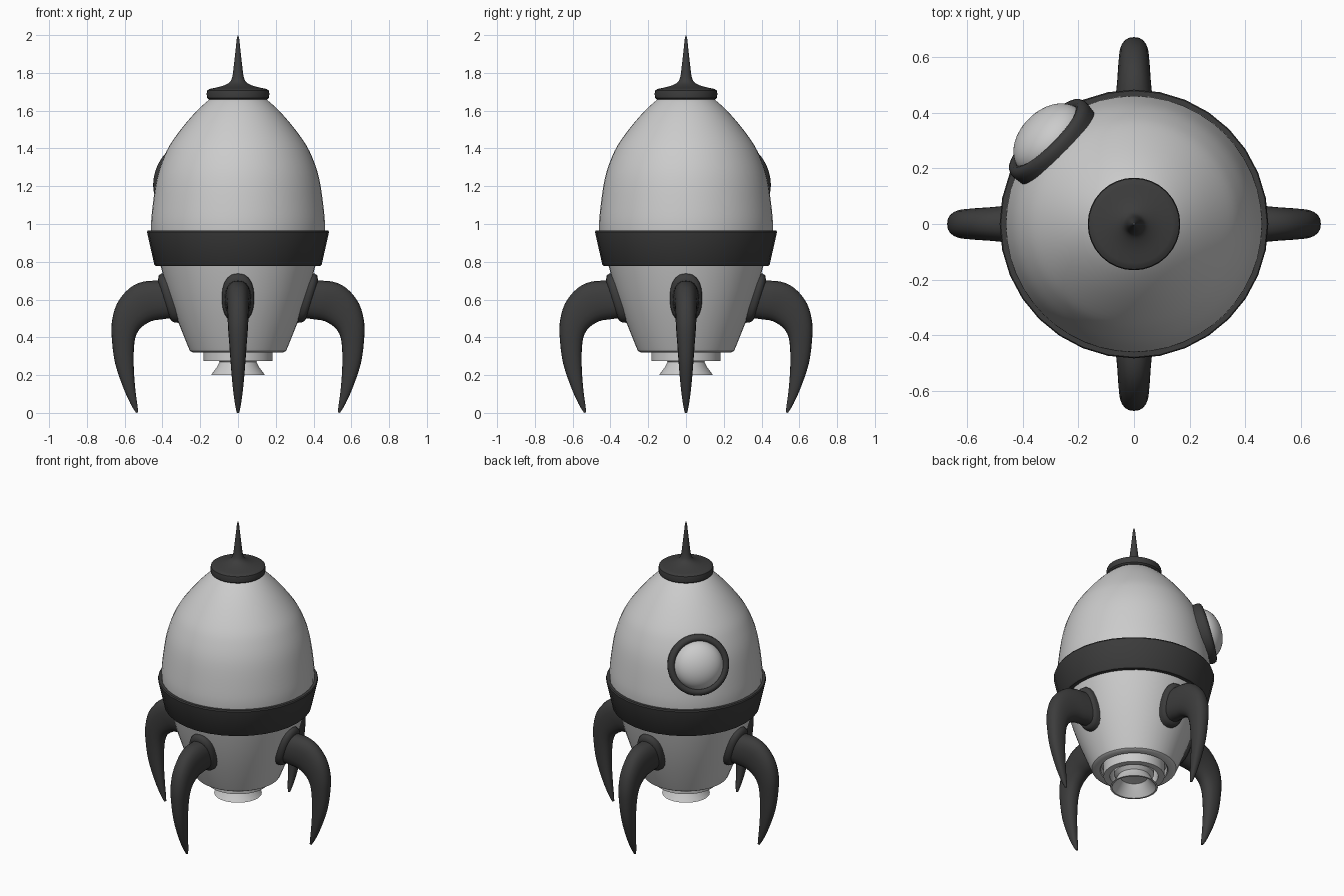
import bpy, bmesh, math
from mathutils import Matrix, Vector

if "Cube" in bpy.data.objects:
    bpy.data.objects.remove(bpy.data.objects["Cube"])


def material(name, v):
    m = bpy.data.materials.new(name)
    m.diffuse_color = (v, v, v, 1)
    m.use_nodes = True
    m.node_tree.nodes["Principled BSDF"].inputs["Base Color"].default_value = m.diffuse_color
    return m


LIGHT = material("light grey", 0.6)
DARK = material("dark grey", 0.045)


def finish(name, bm, mat, angle=35):
    bmesh.ops.remove_doubles(bm, verts=bm.verts, dist=1e-5)
    bmesh.ops.recalc_face_normals(bm, faces=bm.faces)
    me = bpy.data.meshes.new(name)
    bm.to_mesh(me)
    bm.free()
    me.materials.append(mat)
    ob = bpy.data.objects.new(name, me)
    bpy.context.collection.objects.link(ob)
    bpy.ops.object.select_all(action='DESELECT')
    ob.select_set(True)
    bpy.context.view_layer.objects.active = ob
    bpy.ops.object.shade_smooth_by_angle(angle=math.radians(angle))
    return ob


def skin(bm, rings, closed=False):
    """Join successive rings of vertices with quads."""
    pairs = list(zip(rings, rings[1:]))
    if closed:
        pairs.append((rings[-1], rings[0]))
    for a, b in pairs:
        for i in range(len(a)):
            j = (i + 1) % len(a)
            bm.faces.new((a[i], a[j], b[j], b[i]))


def lathe(name, profile, mat, n=48, closed=False, matrix=None, angle=35):
    """Revolve (radius, z) points around z."""
    bm = bmesh.new()
    rings = []
    for r, z in profile:
        r = max(r, 0.0)
        rings.append([bm.verts.new((r * math.cos(2 * math.pi * i / n),
                                    r * math.sin(2 * math.pi * i / n), z)) for i in range(n)])
    skin(bm, rings, closed)
    bmesh.ops.remove_doubles(bm, verts=bm.verts, dist=1e-5)
    if matrix:
        bm.transform(matrix)
    return finish(name, bm, mat, angle)


def smooth_curve(pts, steps=4):
    """Catmull-Rom interpolation of tuples of any length."""
    out = []
    for i in range(len(pts) - 1):
        p0, p1, p2, p3 = (Vector(pts[max(0, min(len(pts) - 1, k))]) for k in range(i - 1, i + 3))
        for s in range(steps):
            t = s / steps
            out.append(tuple(0.5 * (2 * p1 + (p2 - p0) * t + (2 * p0 - 5 * p1 + 4 * p2 - p3) * t * t
                                    + (3 * p1 - p0 - 3 * p2 + p3) * t ** 3)))
    return out + [tuple(pts[-1])]


# Egg-shaped upper hull
lathe("upper_hull", smooth_curve([(.45, .86), (.46, .97), (.455, 1.07), (.43, 1.24), (.39, 1.36),
                                  (.34, 1.45), (.245, 1.57), (.15, 1.66), (.08, 1.69)]), LIGHT)

# Tapered lower hull with rounded bottom edge and engine recess
lathe("lower_hull", [(.43, .87), (.41, .78), (.375, .65), (.33, .515), (.262, .345), (.254, .328),
                     (.24, .32), (.205, .32), (.20, .325), (.20, .365), (0, .365)], LIGHT)

# Belt around the middle
lathe("belt", [(.40, .78), (.436, .778), (.443, .785), (.482, .958), (.478, .966), (.44, .966)],
      DARK, n=32, closed=True)

# Nose cap and spire
lathe("nose_cap", [(0, 1.66), (.155, 1.66), (.164, 1.668), (.166, 1.69), (.163, 1.707), (.15, 1.715)]
      + smooth_curve([(.14, 1.717), (.085, 1.73), (.045, 1.75), (.03, 1.78), (.022, 1.84),
                      (.013, 1.92), (.006, 1.985)]) + [(0, 2.0)], DARK, n=32)

# Engine: collar ring and hollow nozzle
lathe("engine_collar", [(.145, .37), (.183, .37), (.183, .275), (.145, .275)], LIGHT, closed=True)
lathe("engine_nozzle", [(0, .37), (.12, .37), (.12, .29), (.098, .27), (.11, .245), (.143, .20),
                        (.132, .20), (.10, .24), (.08, .27), (0, .28)], LIGHT)

# Porthole on the back left, tilted with the hull
tilt, h = math.radians(15), math.sqrt(.5)
normal = Vector((-h * math.cos(tilt), h * math.cos(tilt), math.sin(tilt)))
place = Matrix.Translation((-h * .43, h * .43, 1.245)) @ normal.to_track_quat('Z', 'Y').to_matrix().to_4x4()
lathe("porthole_frame", [(.143, -.06), (.18, -.06), (.187, -.01), (.187, .005), (.18, .02),
                         (.165, .026), (.15, .02), (.143, .005)], DARK, closed=True, matrix=place, angle=60)
lathe("porthole_dome", [(.15 * math.cos(a * math.pi / 20), .1 * math.sin(a * math.pi / 20))
                        for a in range(11)], LIGHT, matrix=place)

# Leg stations: outer edge (r, z), inner edge (r, z), half width
STATIONS = [
    (.34, .70, .28, .50, .075), (.415, .70, .36, .50, .07), (.50, .695, .405, .495, .066),
    (.575, .66, .46, .485, .06), (.64, .58, .515, .45, .056), (.668, .48, .543, .40, .052),
    (.667, .38, .552, .32, .045), (.65, .26, .551, .22, .037), (.61, .14, .543, .12, .027),
    (.57, .05, .533, .045, .016), (.54, .0, .528, .004, .007)]
# Flange where a leg meets the hull
FLANGE = [(.35, .735, .28, .475, .085), (.405, .738, .335, .478, .086),
          (.420, .728, .352, .486, .081), (.424, .70, .36, .50, .065)]


def sections(bm, stations, n=20):
    rings = []
    for ro, zo, ri, zi, w in stations:
        ring = []
        for i in range(n):
            a = 2 * math.pi * i / n
            c, s = math.cos(a), math.sin(a)
            u = math.copysign(abs(c) ** .85, c)
            v = math.copysign(abs(s) ** .85, s)
            ring.append(bm.verts.new(((ro + ri) / 2 + u * (ro - ri) / 2, v * w,
                                      (zo + zi) / 2 + u * (zo - zi) / 2)))
        rings.append(ring)
    skin(bm, rings)
    bm.faces.new(rings[0])
    bm.faces.new(rings[-1])


# Four curved legs
for k, side in enumerate(("right", "back", "left", "front")):
    bm = bmesh.new()
    sections(bm, smooth_curve(STATIONS, 3))
    sections(bm, FLANGE)
    bm.transform(Matrix.Rotation(k * math.pi / 2, 4, 'Z'))
    finish(side + "_leg", bm, DARK, 50)
